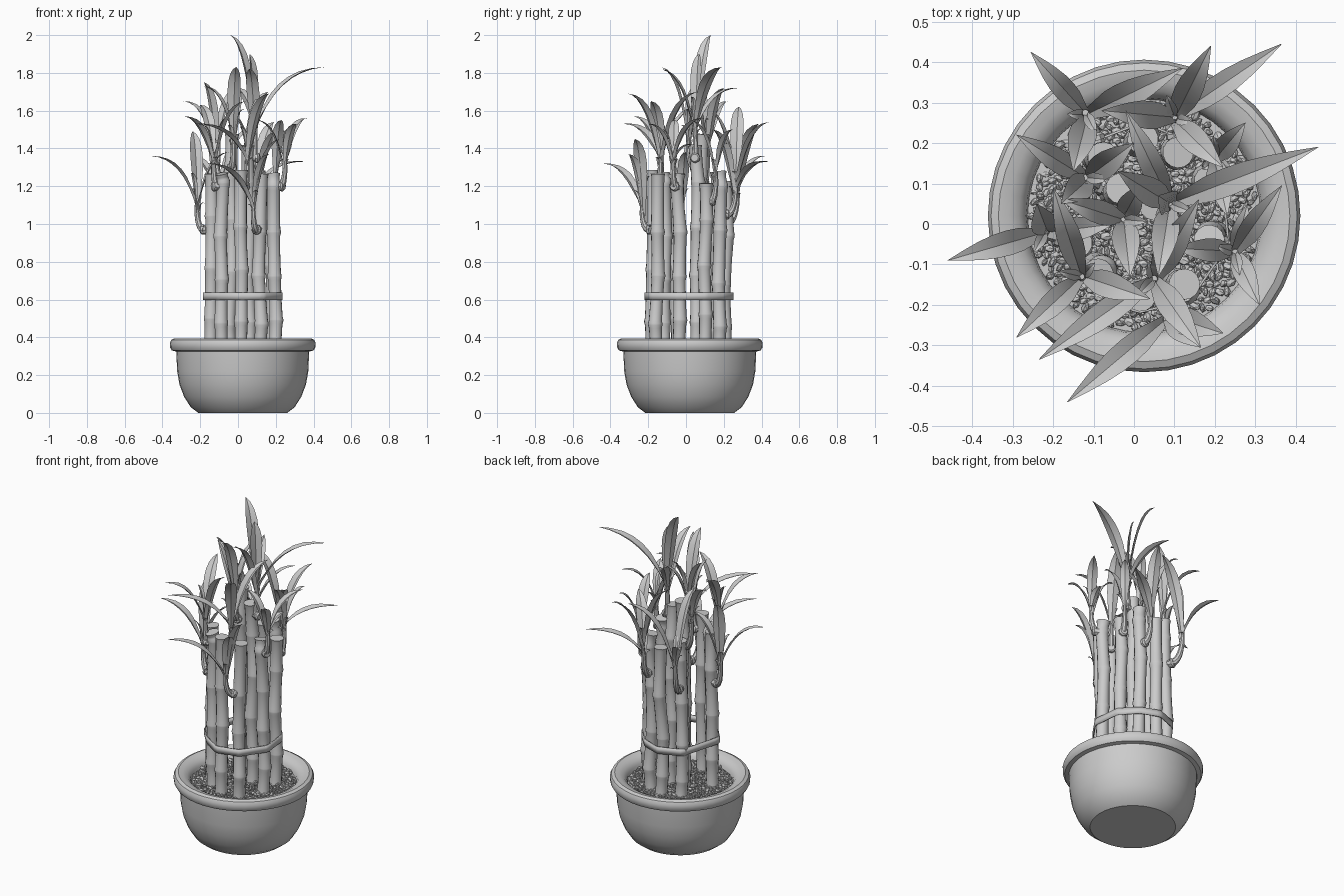
import bpy, bmesh, math, random
from mathutils import Vector, Matrix
from mathutils.geometry import convex_hull_2d

if "Cube" in bpy.data.objects:
    bpy.data.objects.remove(bpy.data.objects["Cube"])

random.seed(4)
CX, CY = 0.025, 0.02


def finish(bm, name, angle=35, normals=True):
    if normals:
        bmesh.ops.recalc_face_normals(bm, faces=bm.faces)
    me = bpy.data.meshes.new(name)
    bm.to_mesh(me)
    bm.free()
    ob = bpy.data.objects.new(name, me)
    bpy.context.collection.objects.link(ob)
    bpy.context.view_layer.objects.active = ob
    ob.select_set(True)
    if angle:
        bpy.ops.object.shade_smooth_by_angle(angle=math.radians(angle))
    ob.select_set(False)
    return ob


def tube(bm, pts, radii, sides):
    """Capped round tube through pts."""
    rings = []
    for i, p in enumerate(pts):
        d = pts[min(i + 1, len(pts) - 1)] - pts[max(i - 1, 0)]
        d.normalize()
        u = d.cross(Vector((0.3, 1, 0.1))).normalized()
        v = d.cross(u)
        rings.append([bm.verts.new(p + radii[i] * (u * math.cos(a) + v * math.sin(a)))
                      for a in (2 * math.pi * k / sides for k in range(sides))])
    for a, b in zip(rings, rings[1:]):
        for k in range(sides):
            j = (k + 1) % sides
            bm.faces.new((a[k], a[j], b[j], b[k]))
    bm.faces.new(rings[0])
    bm.faces.new(rings[-1])


def bezier(a, b, c, n):
    return [a * (1 - t) ** 2 + b * 2 * t * (1 - t) + c * t * t for t in (i / n for i in range(n + 1))]


# Pot: lathed profile
profile = [(0, 0), (0.235, 0), (0.275, 0.03), (0.31, 0.085), (0.335, 0.15), (0.347, 0.22),
           (0.352, 0.325), (0.375, 0.33), (0.384, 0.345), (0.386, 0.37), (0.378, 0.387),
           (0.36, 0.395), (0.335, 0.39), (0.31, 0.378), (0.292, 0.355), (0.285, 0.31), (0, 0.31)]
bm = bmesh.new()
vs = [bm.verts.new((r, 0, z)) for r, z in profile]
es = [bm.edges.new(p) for p in zip(vs, vs[1:])]
bmesh.ops.spin(bm, geom=vs + es, axis=(0, 0, 1), cent=(0, 0, 0), angle=2 * math.pi, steps=40)
bmesh.ops.remove_doubles(bm, verts=bm.verts, dist=1e-4)
bmesh.ops.translate(bm, verts=bm.verts, vec=(CX, CY, 0))
finish(bm, "pot")

# Gravel: soil disc with small angular stones
bm = bmesh.new()
bmesh.ops.create_circle(bm, cap_ends=True, segments=40, radius=0.288,
                        matrix=Matrix.Translation((CX, CY, 0.335)))
for i in range(700):
    r, a = 0.28 * math.sqrt((i + 0.5) / 700), i * 2.39996
    m = (Matrix.Translation((CX + r * math.cos(a), CY + r * math.sin(a), random.uniform(0.333, 0.345)))
         @ Matrix.Rotation(random.uniform(0, 6.28), 4, Vector((random.random(), random.random(), 0.5)))
         @ Matrix.Diagonal((1.3, 0.9, 0.7, 1)))
    bmesh.ops.create_icosphere(bm, subdivisions=1, radius=random.uniform(0.009, 0.014), matrix=m)
finish(bm, "gravel", angle=0)

# Stalks: jointed canes (x, y, top)
stalks = [(-0.145, -0.045, 1.27), (-0.085, 0.17, 1.28), (-0.04, 0.08, 1.48), (0.115, -0.155, 1.27),
          (0.11, 0.175, 1.28), (-0.085, -0.115, 1.27), (0.015, -0.18, 1.29), (0.195, -0.04, 1.27),
          (0.06, 0.055, 1.42), (0.02, 0.21, 1.23), (0.18, 0.1, 1.22)]
R = 0.035
axes = []
for x, y, top in stalks:
    z, nodes = 0.31, [Vector((x, y, 0.31))]
    step = random.uniform(0.1, 0.22)
    while z + step < top - 0.05:
        z += step
        nodes.append(Vector((x + random.uniform(-0.01, 0.01), y + random.uniform(-0.01, 0.01), z)))
        step = random.uniform(0.22, 0.29)
    nodes.append(Vector((x + random.uniform(-0.01, 0.01), y + random.uniform(-0.01, 0.01), top)))
    bm = bmesh.new()
    pts, radii = [], []
    for a, b in zip(nodes, nodes[1:]):
        d = (b - a).normalized()
        pts += [a + d * 0.004, a + d * 0.02, a.lerp(b, 0.5), b - d * 0.02, b - d * 0.004]
        radii += [R * 1.1, R * 1.0, R * 0.94, R * 0.98, R * 1.1]
    tube(bm, pts, radii, 14)
    finish(bm, "stalk")
    axes.append((x, y))

# Tie band: hull around all the stalks
ring = [Vector((x + 0.041 * math.cos(k * math.pi / 6), y + 0.041 * math.sin(k * math.pi / 6)))
        for x, y in axes for k in range(12)]
hull = [ring[i] for i in convex_hull_2d(ring)]
bm = bmesh.new()
lo = [bm.verts.new((p.x, p.y, 0.597)) for p in hull]
hi = [bm.verts.new((p.x, p.y, 0.638)) for p in hull]
for k in range(len(hull)):
    j = (k + 1) % len(hull)
    bm.faces.new((lo[k], lo[j], hi[j], hi[k]))
band = finish(bm, "tie_band")
band.modifiers.new("thickness", "SOLIDIFY").thickness = 0.006


def leaf(bm, start, tip, width):
    """Folded blade that rises and then arches over to its tip."""
    d = tip - start
    flat = Vector((d.x, d.y, 0))
    side = Vector((-d.y, d.x, 0)).normalized()
    pts = bezier(start, start + flat * 0.3 + Vector((0, 0, d.z * 0.85 + 0.03)), tip, 8)
    shape = [0.3, 0.45, 0.7, 0.92, 1, 0.95, 0.75, 0.42, 0.02]
    rows = []
    for i, p in enumerate(pts):
        t = (pts[min(i + 1, 8)] - pts[max(i - 1, 0)]).normalized()
        n = t.cross(side)
        w = width * shape[i] / 2
        lift = n * w * (0.35 if i > 1 else 0.8)
        rows.append([bm.verts.new(q) for q in (p + side * w + lift, p, p - side * w + lift)])
    for a, b in zip(rows, rows[1:]):
        for k in (0, 1):
            bm.faces.new((a[k], a[k + 1], b[k + 1], b[k]))


def shoot(stalk, z, crown, *tips):
    """Side shoot hooking out of a stalk, topped by arching leaves."""
    crown = Vector(crown)
    base = Vector((*axes[stalk], z))
    out = Vector((crown.x - base.x, crown.y - base.y, 0)).normalized()
    bm = bmesh.new()
    stem = bezier(base + out * 0.02, Vector((crown.x, crown.y, z - 0.02)), crown, 8)
    tube(bm, stem, [0.024, 0.023, 0.02, 0.018, 0.017, 0.015, 0.014, 0.012, 0.008], 8)
    knob = base + out * 0.036
    tube(bm, [knob, knob + out * 0.012, knob + out * 0.02], [0.027, 0.027, 0.02], 8)
    finish(bm, "shoot_stem")
    bm = bmesh.new()
    for i, tip in enumerate(tips):
        tip = Vector(tip)
        start = stem[7 - i % 3]
        leaf(bm, start, tip, min(0.07, 0.03 + 0.085 * (tip - start).length))
    # young upright leaf and short sheaths around the stem
    for k in range(3):
        a = k * 2.1 + stalk
        s = 0.035 + 0.012 * k
        leaf(bm, stem[5 + k], stem[5 + k] + Vector((s * math.cos(a), s * math.sin(a), 0.09 + 0.05 * k)), 0.028)
    finish(bm, "leaves", normals=False)


shoot(0, 0.97, (-0.22, -0.02, 1.12), (-0.46, -0.09, 1.36), (-0.05, 0.0, 1.38), (-0.24, 0.05, 1.49))
shoot(1, 1.0, (-0.12, 0.275, 1.2), (-0.255, 0.425, 1.36), (0.12, 0.385, 1.53), (-0.15, 0.13, 1.6))
shoot(2, 1.22, (-0.12, 0.115, 1.42), (-0.29, 0.22, 1.65), (0.0, 0.2, 1.72), (-0.18, 0.05, 1.75))
shoot(3, 0.97, (0.08, -0.235, 1.1), (-0.165, -0.44, 1.32), (0.165, -0.305, 1.37), (0.22, -0.27, 1.45))
shoot(4, 1.05, (0.1, 0.265, 1.22), (0.365, 0.445, 1.33), (0.19, 0.44, 1.54), (0.22, 0.14, 1.5),
      (-0.08, 0.28, 1.62))
shoot(5, 1.2, (-0.13, -0.13, 1.38), (-0.2, 0.09, 1.63), (-0.29, -0.28, 1.57), (0.04, -0.185, 1.65))
shoot(6, 1.2, (0.05, -0.135, 1.37), (-0.235, -0.335, 1.53), (0.165, -0.305, 1.69), (0.16, 0.06, 1.7))
shoot(7, 1.2, (0.25, -0.07, 1.35), (0.365, 0.095, 1.56), (0.31, -0.2, 1.53), (0.1, -0.06, 1.55),
      (0.28, 0.05, 1.42))
shoot(8, 1.35, (0.09, 0.05, 1.53), (0.455, 0.19, 1.83), (-0.04, 0.13, 2.0), (0.06, -0.13, 1.82),
      (-0.02, 0.28, 1.72), (0.06, 0.07, 1.9))
shoot(2, 1.3, (-0.025, 0.01, 1.46), (-0.18, 0.06, 1.73), (-0.01, -0.13, 1.83), (0.02, 0.1, 1.7))
shoot(10, 1.12, (0.2, 0.16, 1.28), (0.275, 0.25, 1.5), (0.23, 0.02, 1.55))
